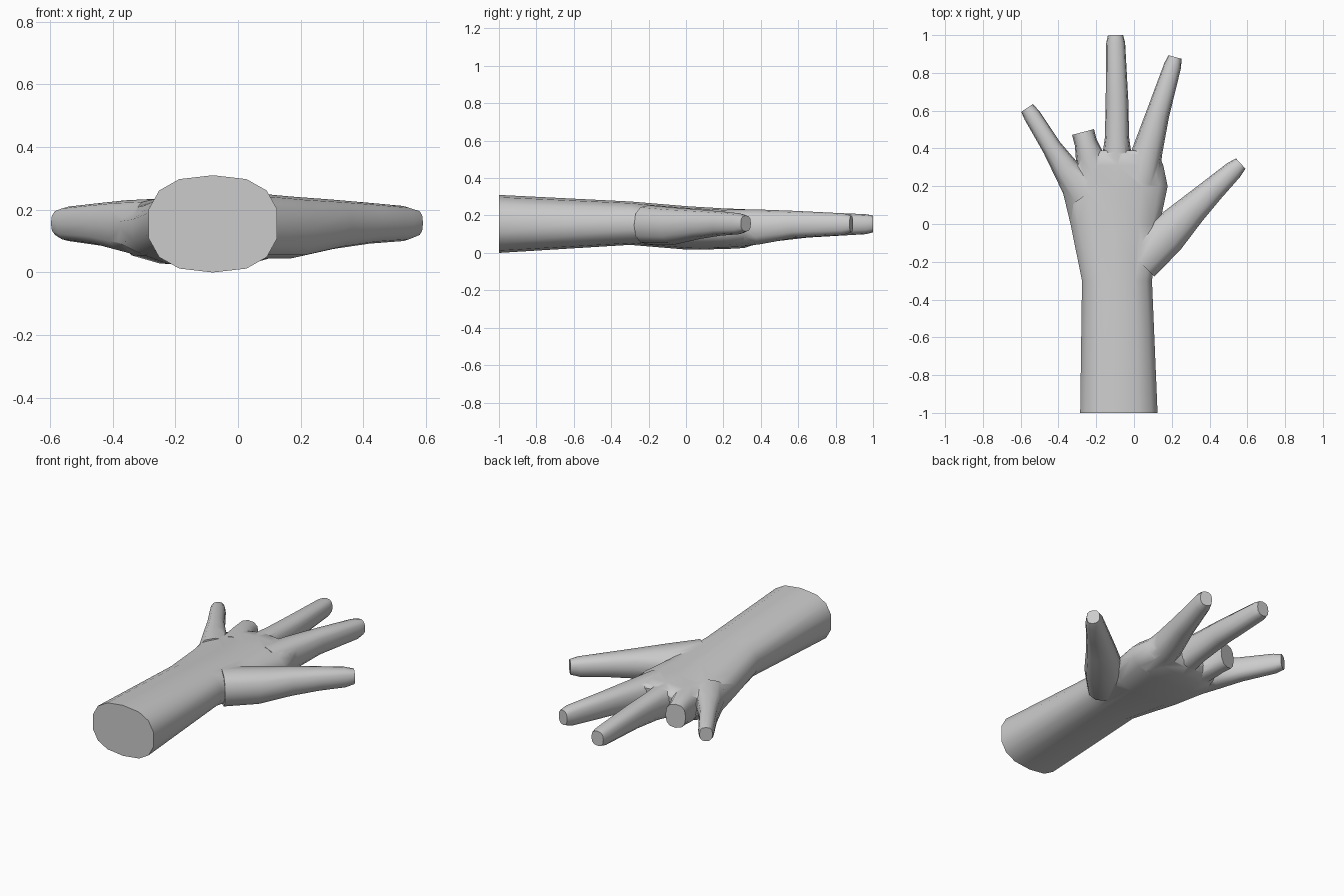
import bpy, bmesh
from math import sin, cos, pi, copysign
from mathutils import Vector


def spow(v, e):
    return copysign(abs(v) ** e, v)


def tube(name, rings, sides, direction=None, power=0.8):
    """Loft rounded sections (x, y, half width, z low, z high) along a flat path."""
    bm = bmesh.new()
    loops = []
    pts = [Vector((r[0], r[1], 0)) for r in rings]
    for i, (x, y, hw, lo, hi) in enumerate(rings):
        d = Vector(direction) if direction else pts[min(i + 1, len(pts) - 1)] - pts[max(i - 1, 0)]
        d.normalize()
        side = Vector((d.y, -d.x, 0))
        loop = []
        for k in range(sides):
            a = pi / 2 + 2 * pi * k / sides
            p = pts[i] + side * hw * spow(cos(a), power)
            p.z = (lo + hi) / 2 + (hi - lo) / 2 * spow(sin(a), power)
            loop.append(bm.verts.new(p))
        loops.append(loop)
    for a, b in zip(loops, loops[1:]):
        for k in range(sides):
            n = (k + 1) % sides
            bm.faces.new((a[k], a[n], b[n], b[k]))
    bm.faces.new(loops[0])
    bm.faces.new(loops[-1])
    bmesh.ops.recalc_face_normals(bm, faces=bm.faces)
    me = bpy.data.meshes.new(name)
    bm.to_mesh(me)
    bm.free()
    ob = bpy.data.objects.new(name, me)
    bpy.context.collection.objects.link(ob)
    return ob


# Forearm and palm
hand = tube("hand_and_forearm", [
    (-0.08, -1.0, 0.209, 0.0, 0.31),
    (-0.09, -0.3, 0.189, 0.043, 0.275),
    (-0.10, 0.0, 0.241, 0.018, 0.25),
    (-0.103, 0.2, 0.287, 0.02, 0.238),
    (-0.09, 0.31, 0.25, 0.026, 0.234),
    (-0.065, 0.37, 0.20, 0.045, 0.228),
    (-0.065, 0.39, 0.15, 0.07, 0.21),
], 14, (0, 1, 0))

# Fingers and thumb
digits = {
    "thumb": [
        (0.03, -0.20, 0.11, 0.045, 0.255),
        (0.17, -0.06, 0.108, 0.045, 0.242),
        (0.305, 0.075, 0.082, 0.075, 0.232),
        (0.42, 0.185, 0.064, 0.092, 0.222),
        (0.527, 0.285, 0.05, 0.10, 0.212),
        (0.565, 0.32, 0.037, 0.115, 0.20)],
    "index_finger": [
        (0.03, 0.22, 0.10, 0.03, 0.232),
        (0.072, 0.39, 0.08, 0.045, 0.232),
        (0.125, 0.58, 0.062, 0.08, 0.225),
        (0.205, 0.84, 0.046, 0.095, 0.212),
        (0.217, 0.884, 0.036, 0.11, 0.20)],
    "middle_finger": [
        (-0.09, 0.22, 0.09, 0.03, 0.235),
        (-0.09, 0.38, 0.075, 0.045, 0.232),
        (-0.09, 0.46, 0.064, 0.06, 0.228),
        (-0.09, 0.65, 0.06, 0.082, 0.22),
        (-0.097, 0.96, 0.05, 0.10, 0.207),
        (-0.098, 1.0, 0.04, 0.11, 0.20)],
    "ring_finger_stub": [
        (-0.20, 0.22, 0.09, 0.03, 0.235),
        (-0.235, 0.36, 0.075, 0.045, 0.23),
        (-0.255, 0.43, 0.06, 0.06, 0.225),
        (-0.27, 0.487, 0.06, 0.07, 0.215)],
    "little_finger": [
        (-0.26, 0.15, 0.10, 0.04, 0.235),
        (-0.36, 0.29, 0.07, 0.065, 0.23),
        (-0.435, 0.405, 0.052, 0.085, 0.222),
        (-0.54, 0.575, 0.045, 0.10, 0.21),
        (-0.566, 0.614, 0.037, 0.115, 0.20)],
}

# Weld the digits onto the palm
bpy.context.view_layer.objects.active = hand
hand.select_set(True)
for name, rings in digits.items():
    digit = tube(name, rings, 12)
    mod = hand.modifiers.new(name, 'BOOLEAN')
    mod.operation = 'UNION'
    mod.solver = 'EXACT'
    mod.object = digit
    bpy.ops.object.modifier_apply(modifier=mod.name)
    bpy.data.objects.remove(digit)

bpy.ops.object.shade_smooth_by_angle(angle=pi / 4)
